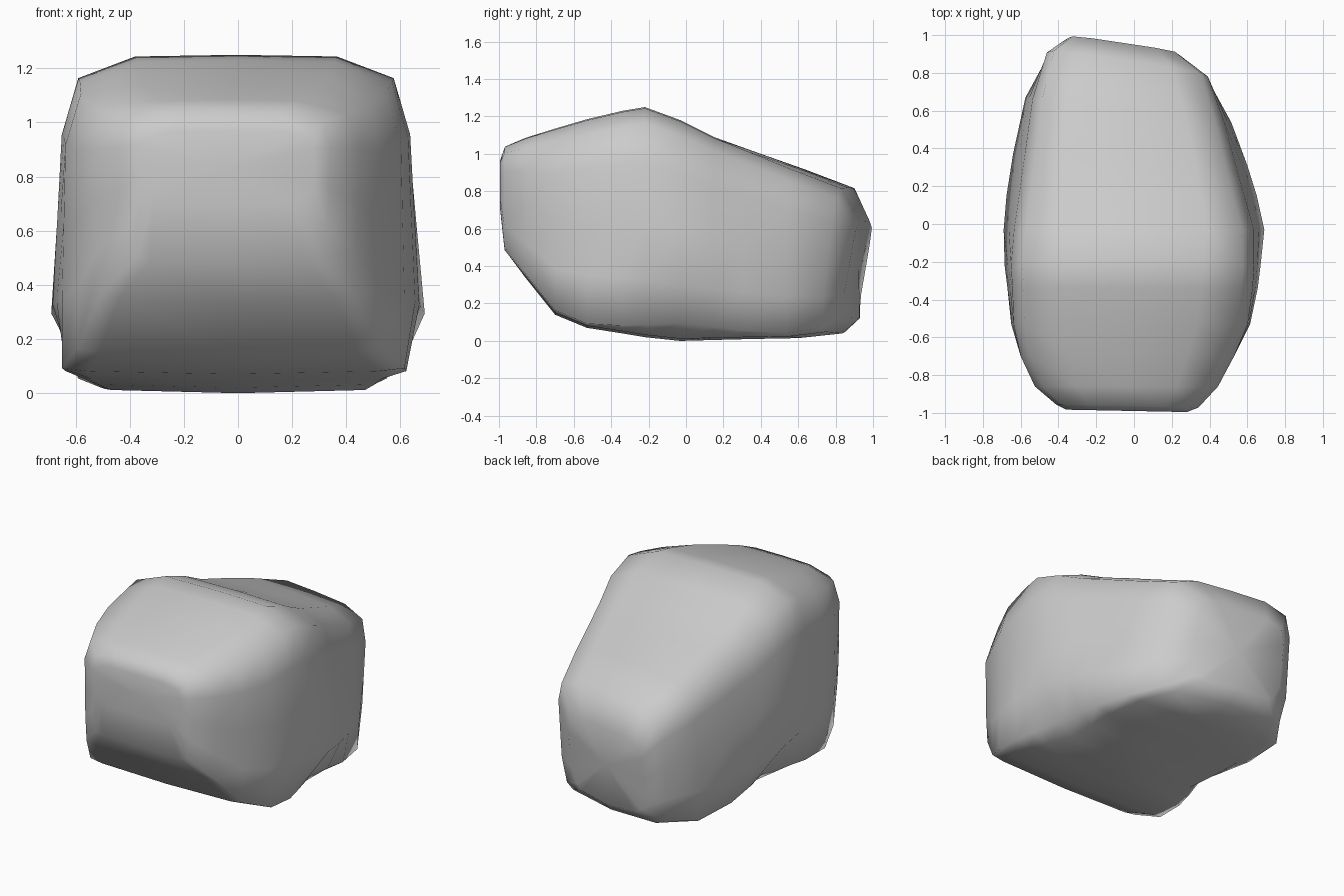
import bpy, bmesh

# Cross-sections from front to back:
# y, left x, right x, bottom z, top z, bottom fullness, top fullness, skew of y by x
STATIONS = [
    (-0.99, -0.36, 0.28, 0.70, 0.97, 0.85, 0.99, -0.02),
    (-0.965, -0.40, 0.33, 0.48, 1.04, 0.93, 1.03, -0.02),
    (-0.86, -0.52, 0.44, 0.34, 1.085, 0.98, 1.01, 0.0),
    (-0.70, -0.60, 0.53, 0.14, 1.135, 0.99, 1.00, 0.0),
    (-0.53, -0.65, 0.615, 0.07, 1.185, 1.00, 0.98, 0.0),
    (-0.34, -0.67, 0.655, 0.04, 1.23, 0.95, 0.96, 0.0),
    (-0.22, -0.685, 0.67, 0.02, 1.25, 0.89, 0.95, 0.0),
    (-0.03, -0.69, 0.69, 0.00, 1.18, 0.80, 0.92, 0.0),
    (0.15, -0.675, 0.65, 0.005, 1.09, 0.85, 0.90, 0.0),
    (0.34, -0.64, 0.60, 0.01, 1.02, 0.92, 0.90, -0.05),
    (0.60, -0.575, 0.515, 0.015, 0.92, 0.97, 0.93, -0.12),
    (0.86, -0.47, 0.40, 0.04, 0.82, 0.92, 0.98, -0.15),
    (0.95, -0.36, 0.25, 0.12, 0.64, 0.85, 0.98, -0.15),
]


def section(low, top):
    """Rounded-box section in (-1..1, 0..1), listed anticlockwise."""
    half = [(low * 0.85, 0.01), (low, 0.02 + (1 - low) * 0.3), (1.0, 0.25),
            ((1 + top) / 2, 0.5), (top, 0.76), (top - 0.09, 0.93), (0.55, 0.995)]
    return [(0, 0)] + half + [(0, 1)] + [(-u, v) for u, v in reversed(half)]


# Boulder body: loft the sections and close both ends
bm = bmesh.new()
rings = []
for y, xl, xr, zb, zt, low, top, skew in STATIONS:
    ring = []
    tuck = 1.0 if y > 0.8 else 0.0      # back end tucks in towards the ground
    for u, v in section(low, top):
        x = (xl + xr) / 2 + u * (xr - xl) / 2
        dy = skew * x - tuck * (0.03 + 0.06 * u * u) * (1 - v)
        ring.append(bm.verts.new((x, y + dy, zb + v * (zt - zb))))
    rings.append(ring)
n = len(rings[0])
for a, b in zip(rings, rings[1:]):
    for i in range(n):
        j = (i + 1) % n
        bm.faces.new((a[i], a[j], b[j], b[i]))
# Fan caps so the slightly curved ends triangulate evenly
for ring in (rings[0], rings[-1]):
    cap = bm.faces.new(ring)
    bmesh.ops.poke(bm, faces=[cap])
bmesh.ops.recalc_face_normals(bm, faces=bm.faces)
for f in bm.faces:
    f.smooth = True

mesh = bpy.data.meshes.new("boulder")
bm.to_mesh(mesh)
bm.free()
boulder = bpy.data.objects.new("boulder", mesh)
bpy.context.collection.objects.link(boulder)
